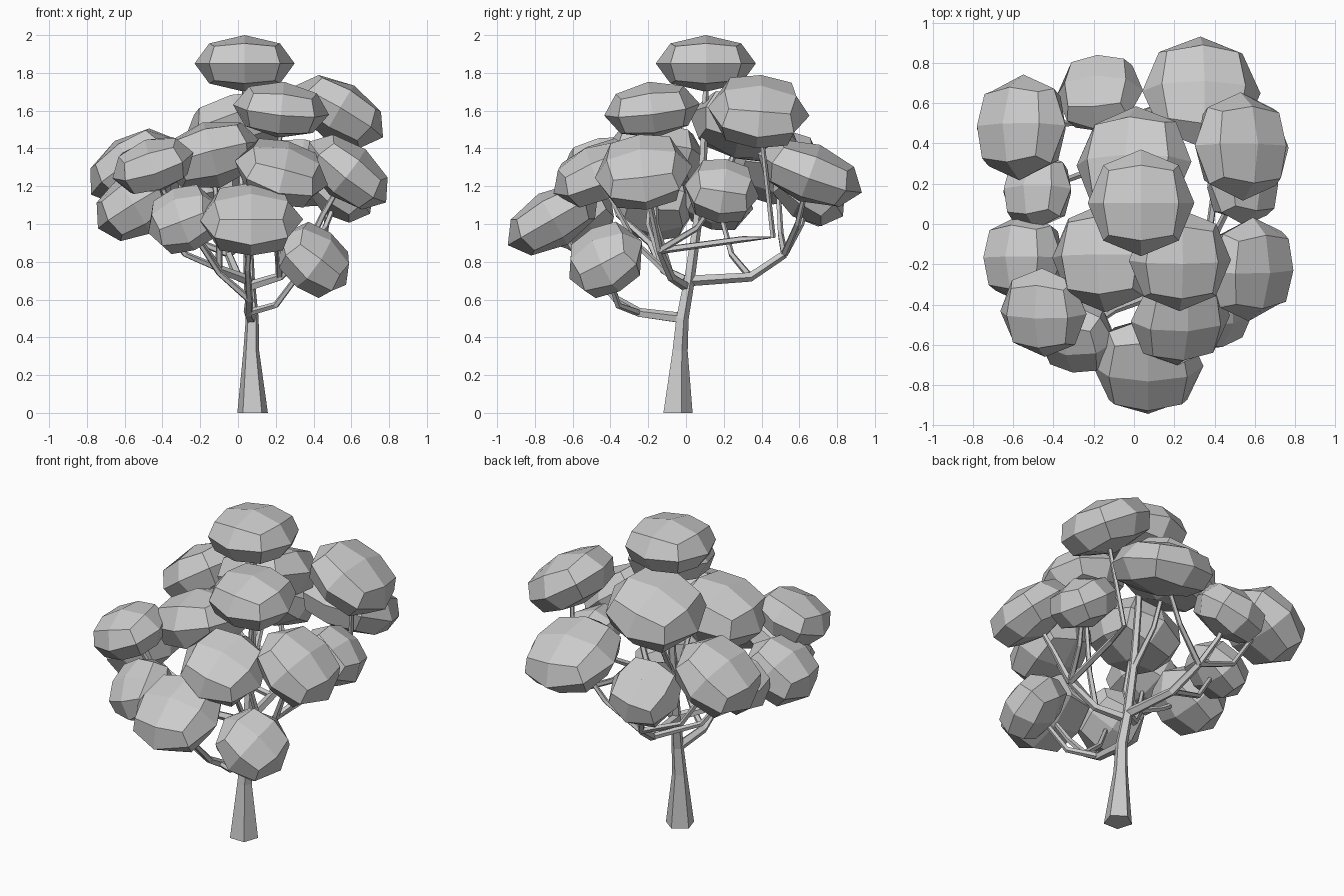
import bpy, bmesh, math
from mathutils import Vector

if "Cube" in bpy.data.objects:
    bpy.data.objects.remove(bpy.data.objects["Cube"])


def finish(bm, name):
    bmesh.ops.recalc_face_normals(bm, faces=bm.faces)
    me = bpy.data.meshes.new(name)
    bm.to_mesh(me)
    bm.free()
    ob = bpy.data.objects.new(name, me)
    bpy.context.collection.objects.link(ob)
    return ob


def limb(name, pts, radii, sides=5):
    """Tapered faceted tube through a few points."""
    pts = [Vector(p) for p in pts]
    bm = bmesh.new()
    rings = []
    for i, p in enumerate(pts):
        d = (pts[min(i + 1, len(pts) - 1)] - pts[max(i - 1, 0)]).normalized()
        if i == 0 and p.z == 0:
            d = Vector((0, 0, 1))
        q = Vector((0, 0, 1)).rotation_difference(d)
        t = i / (len(pts) - 1)
        r = radii[i] if len(radii) == len(pts) else radii[0] + (radii[1] - radii[0]) * t
        rings.append([bm.verts.new(p + q @ Vector((r * math.cos(a), r * math.sin(a), 0)))
                      for a in (2 * math.pi * k / sides + 0.3 for k in range(sides))])
    for a, b in zip(rings, rings[1:]):
        for k in range(sides):
            j = (k + 1) % sides
            bm.faces.new((a[k], a[j], b[j], b[k]))
    bm.faces.new(rings[0])
    bm.faces.new(rings[-1])
    return finish(bm, name)


def clump(name, centre, normal, radius, height):
    """Flattened 24-quad sphere, tilted so its short axis follows normal."""
    bm = bmesh.new()
    bmesh.ops.create_cube(bm, size=2)
    bmesh.ops.subdivide_edges(bm, edges=bm.edges[:], cuts=1, use_grid_fill=True)
    q = Vector((0, 0, 1)).rotation_difference(Vector(normal).normalized())
    for v in bm.verts:
        n = v.co.normalized()
        # cube corners bulge slightly beyond the sphere
        s = 1.05 if min(abs(c) for c in n) > 0.4 else 1.0
        v.co = Vector(centre) + q @ Vector((n.x * radius, n.y * radius, n.z * height)) * s
    return finish(bm, name)


# Foliage clumps: centre, tilt direction, radius, half height
clumps = {
    "top": ((.035, .105, 1.85), (0, 0, 1), .265, .15),
    "back_right": ((.335, .655, 1.27), (.1, .35, .93), .295, .16),
    "upper_right": ((.535, .385, 1.595), (.5, .08, .85), .27, .16),
    "upper_front": ((.228, -.18, 1.605), (.1, -.12, .98), .255, .15),
    "upper_back": ((.0, .30, 1.515), (-.25, .25, .93), .295, .175),
    "middle": ((-.14, -.165, 1.365), (-.25, .08, .96), .275, .18),
    "right": ((.58, -.225, 1.275), (.62, -.12, .78), .26, .155),
    "front": ((.23, -.47, 1.27), (.25, -.42, .87), .255, .15),
    "low_front": ((.07, -.705, 1.025), (0, -.5, .87), .275, .155),
    "low_right": ((.4, -.425, .81), (.6, -.45, .66), .22, .155),
    "back_left": ((-.56, .48, 1.305), (-.55, .12, .8), .265, .165),
    "back": ((-.17, .65, 1.165), (-.2, .55, .78), .22, .155),
    "left_rear": ((-.48, .165, 1.12), (-.5, .2, .82), .195, .135),
    "left_front": ((-.45, -.44, 1.31), (-.3, -.2, .92), .225, .145),
    "left": ((-.55, -.17, 1.095), (-.52, .05, .84), .225, .17),
    "low_left": ((-.285, -.56, 1.025), (-.35, -.6, .7), .205, .15),
    "right_rear": ((.54, .19, 1.175), (.6, .15, .78), .2, .15),
}
for key, args in clumps.items():
    clump("foliage_" + key, *args)

# Trunk running up to the crown
limb("trunk",
     [(.077, -.05, 0), (.07, -.035, .33), (.075, -.022, .5), (.06, .015, .7),
      (.05, .055, .98), (.045, .09, 1.35), (.035, .105, 1.75)],
     [.085, .044, .036, .031, .026, .022, .016])

# Main boughs
limb("bough_front", [(.07, -.02, .5), (.055, -.25, .53), (.06, -.37, .6)], [.03, .022])
limb("bough_back", [(.055, .015, .7), (.0, .34, .72), (-.05, .52, .84)], [.03, .022])
limb("bough_right", [(.06, .0, .67), (.22, -.08, .72), (.36, -.14, .86)], [.028, .02])
limb("bough_left", [(.06, .0, .7), (-.1, -.12, .76), (-.2, -.19, .9)], [.028, .02])

# Twigs leading into each clump
twigs = {
    "low_right": [(.055, -.25, .53), (.2, -.36, .57), (.29, -.4, .69), "low_right"],
    "low_front": [(.06, -.37, .6), (.05, -.52, .76), "low_front"],
    "low_left": [(.06, -.37, .6), (-.1, -.43, .74), "low_left"],
    "back": [(-.05, .52, .84), (-.12, .61, 1.0), "back"],
    "back_left": [(-.05, .52, .84), (-.32, .5, .95), "back_left"],
    "left_rear": [(.0, .34, .72), (-.28, .24, .84), "left_rear"],
    "back_right": [(-.05, .52, .84), (.15, .59, 1.0), "back_right"],
    "upper_right": [(.36, -.14, .86), (.42, .3, .92), (.46, .46, .93), "upper_right"],
    "right": [(.36, -.14, .86), (.45, -.18, 1.05), "right"],
    "right_rear": [(.36, -.14, .86), (.46, .06, .98), "right_rear"],
    "front": [(.22, -.08, .72), (.22, -.27, .9), "front"],
    "upper_front": [(.22, -.08, .72), (.2, -.16, 1.0), "upper_front"],
    "middle": [(-.1, -.12, .76), (-.1, -.2, 1.0), "middle"],
    "left": [(-.2, -.19, .9), (-.36, -.18, .97), "left"],
    "left_front": [(-.2, -.19, .9), (-.34, -.36, 1.05), "left_front"],
    "upper_back": [(.05, .055, .98), (.02, .2, 1.2), "upper_back"],
}
for key, pts in twigs.items():
    limb("branch_" + key, pts[:-1] + [clumps[key][0]], [.02, .013])
